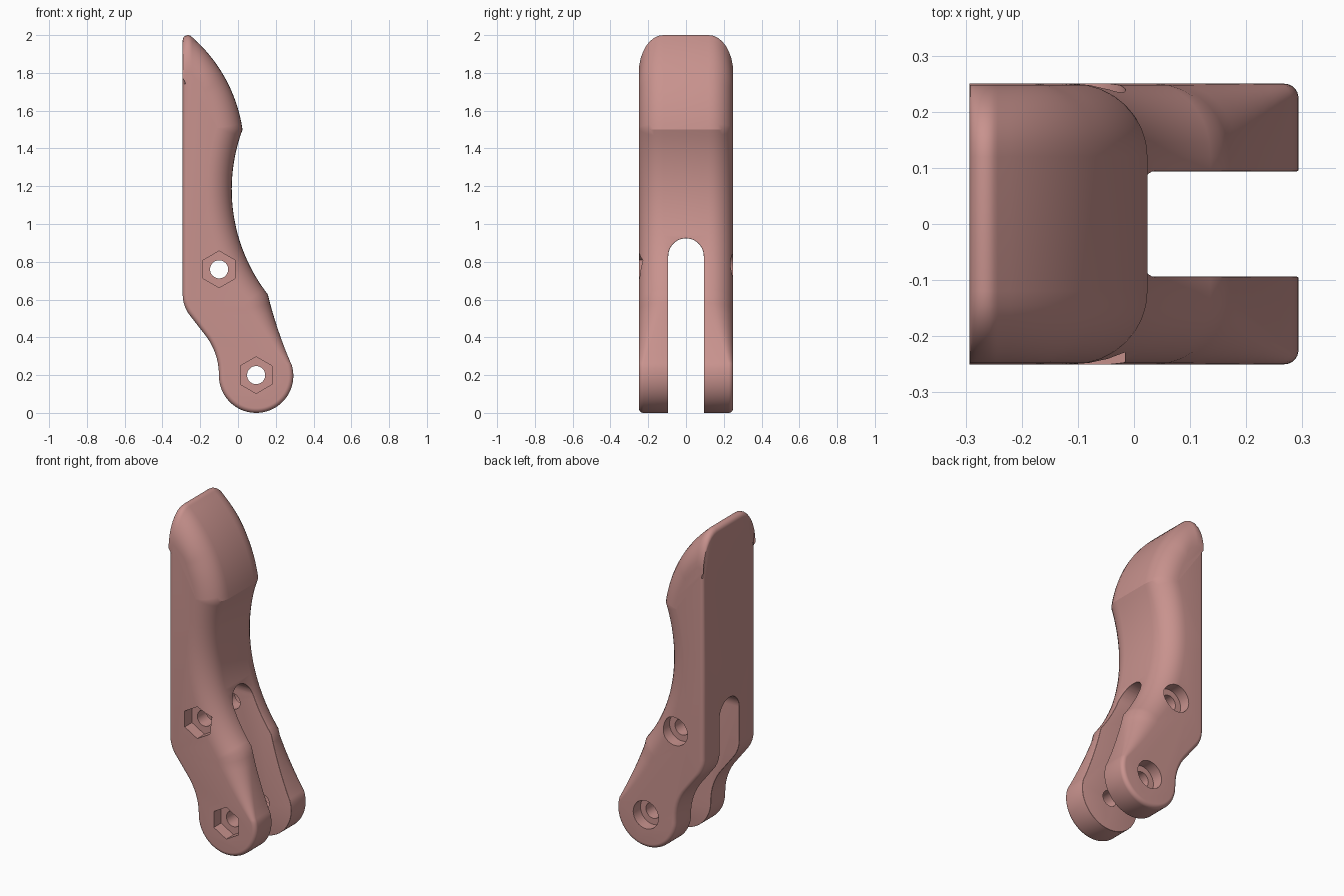
import bpy, bmesh
from math import sin, cos, pi, radians, hypot, atan2
from mathutils import Vector as V

if "Cube" in bpy.data.objects:
    bpy.data.objects.remove(bpy.data.objects["Cube"])

HALF = 0.25      # half width in y
BIG, SMALL = 0.13, 0.025   # edge rounding radii


def arc3(a, b, c, n):
    """n+1 points on the circle through a, b, c."""
    ax, ay = a; bx, by = b; cx, cy = c
    d = 2 * (ax * (by - cy) + bx * (cy - ay) + cx * (ay - by))
    A, B, C = ax * ax + ay * ay, bx * bx + by * by, cx * cx + cy * cy
    ux = (A * (by - cy) + B * (cy - ay) + C * (ay - by)) / d
    uy = (A * (cx - bx) + B * (ax - cx) + C * (bx - ax)) / d
    r = hypot(ax - ux, ay - uy)
    t0 = atan2(ay - uy, ax - ux)
    t1 = atan2(cy - uy, cx - ux)
    dt = (t1 - t0 + pi) % (2 * pi) - pi
    return [(ux + r * cos(t0 + dt * i / n), uy + r * sin(t0 + dt * i / n)) for i in range(n + 1)]


def circ(cx, cz, r, a0, a1, n):
    return [(cx + r * cos(radians(a0 + (a1 - a0) * i / n)),
             cz + r * sin(radians(a0 + (a1 - a0) * i / n))) for i in range(n + 1)]


def make(name, bm):
    bmesh.ops.recalc_face_normals(bm, faces=bm.faces[:])
    me = bpy.data.meshes.new(name)
    bm.to_mesh(me)
    bm.free()
    ob = bpy.data.objects.new(name, me)
    bpy.context.collection.objects.link(ob)
    return ob


def prism(name, section, direction):
    """Close a 3D outline and extrude it along a direction."""
    bm = bmesh.new()
    f = bm.faces.new([bm.verts.new(p) for p in section])
    out = bmesh.ops.extrude_face_region(bm, geom=[f])
    bmesh.ops.translate(bm, vec=direction, verts=[g for g in out['geom'] if isinstance(g, bmesh.types.BMVert)])
    ob = make(name, bm)
    ob.hide_render = True
    return ob


def cut(ob, cutter):
    m = ob.modifiers.new("cut", 'BOOLEAN')
    m.operation, m.solver, m.object = 'DIFFERENCE', 'EXACT', cutter
    bpy.context.view_layer.objects.active = ob
    bpy.ops.object.modifier_apply(modifier=m.name)
    bpy.data.objects.remove(cutter)


# Side profile, clockwise from lower back: (x, z, zone, fraction along zone)
prof = []


def add(pts, zone):
    n = max(len(pts) - 1, 1)
    prof.extend((p[0], p[1], zone, i / n) for i, p in enumerate(pts))


tip = circ(-0.265, 1.972, 0.028, 180, 38, 8)
add([(-0.293, 0.63), (-0.293, 1.2), (-0.293, 1.74)], 'edge')
add(tip, 'tip')
add(arc3(tip[-1], (-0.078, 1.79), (0.024, 1.5), 18)[1:], 'nail')
add(arc3((0.024, 1.5), (-0.033, 1.2), (0.158, 0.627), 26)[1:], 'front')
add(arc3((0.158, 0.627), (0.213, 0.437), (0.279, 0.265), 8)[1:], 'fade')
add(circ(0.096, 0.197, 0.197, 17, -180, 36), 'edge')
add(arc3((-0.101, 0.2), (-0.122, 0.32), (-0.18, 0.42), 8)[1:], 'edge')
add(arc3((-0.25, 0.51), (-0.28, 0.56), (-0.293, 0.625), 7)[:-1], 'edge')

# Rounding radius and inward offset for every profile point
rails = []
N = len(prof)
for i, (x, z, zone, f) in enumerate(prof):
    p = V((x, z))
    d0 = (p - V(prof[i - 1][:2])).normalized()
    d1 = (V(prof[(i + 1) % N][:2]) - p).normalized()
    d = (d0 + d1).normalized()
    inward = V((d.y, -d.x)) / max(d.dot(d0), 0.5)
    r = {'edge': SMALL, 'fade': BIG + (SMALL - BIG) * f}.get(zone, BIG)
    off = inward * r
    if zone == 'tip':
        off = V((0, -0.2))
    elif zone == 'nail':
        off = V((0, -0.2)).lerp(off, min(1, f / 0.5))
    rails.append((p, r, off))

# Lever body: profile lofted across the width with rounded edges
bm = bmesh.new()
rows = []
STEPS = 8
for s, order in ((-1, range(STEPS, -1, -1)), (1, range(STEPS + 1))):
    for k in order:
        t = pi / 2 * k / STEPS
        row = []
        for p, r, off in rails:
            q = p + off * (1 - cos(t))
            row.append(bm.verts.new((q.x, s * (HALF - r + r * sin(t)), q.y)))
        rows.append(row)
for a, b in zip(rows, rows[1:]):
    for i in range(N):
        j = (i + 1) % N
        bm.faces.new((a[i], a[j], b[j], b[i]))
bm.faces.new(rows[0])
bm.faces.new(rows[-1])
body = make("lever_body", bm)

# Fork slot with a round top
SW, SZ = 0.094, 0.83
arch = [(-1, SW * cos(pi * i / 20), SZ + SW * sin(pi * i / 20)) for i in range(21)]
cut(body, prism("slot_cutter", arch + [(-1, -SW, -0.3), (-1, SW, -0.3)], (2, 0, 0)))


def on_slot(face):
    return all(abs((abs(v.co.y) if v.co.z < SZ else hypot(v.co.y, v.co.z - SZ)) - SW) < 1e-3
               for v in face.verts)


# Soften the slot rim
bm = bmesh.new()
bm.from_mesh(body.data)
bmesh.ops.remove_doubles(bm, verts=bm.verts[:], dist=1e-5)
slot = {f for f in bm.faces if on_slot(f)}
rim = [e for e in bm.edges if len(e.link_faces) == 2 and sum(f in slot for f in e.link_faces) == 1]
bmesh.ops.bevel(bm, geom=rim, offset=0.016, segments=3, profile=0.5, affect='EDGES', clamp_overlap=True)
bmesh.ops.recalc_face_normals(bm, faces=bm.faces[:])
bm.to_mesh(body.data)
bm.free()

# Bolt holes: through hole, hex nut pocket in front, round head pocket behind
for hx, hz in ((-0.1, 0.76), (0.096, 0.2)):
    for r, n, y0, length in ((0.048, 32, -0.4, 0.8), (0.097, 6, -0.4, 0.22), (0.085, 32, 0.18, 0.22)):
        ring = [(hx + r * sin(2 * pi * i / n), y0, hz + r * cos(2 * pi * i / n)) for i in range(n)]
        cut(body, prism("bolt_cutter", ring, (0, length, 0)))

# Finish
mat = bpy.data.materials.new("dusty_pink")
mat.diffuse_color = (0.58, 0.29, 0.27, 1)
mat.use_nodes = True
mat.node_tree.nodes["Principled BSDF"].inputs["Base Color"].default_value = mat.diffuse_color
body.data.materials.clear()
body.data.materials.append(mat)
bpy.ops.object.select_all(action='DESELECT')
body.select_set(True)
bpy.context.view_layer.objects.active = body
bpy.ops.object.shade_smooth_by_angle(angle=radians(25))
